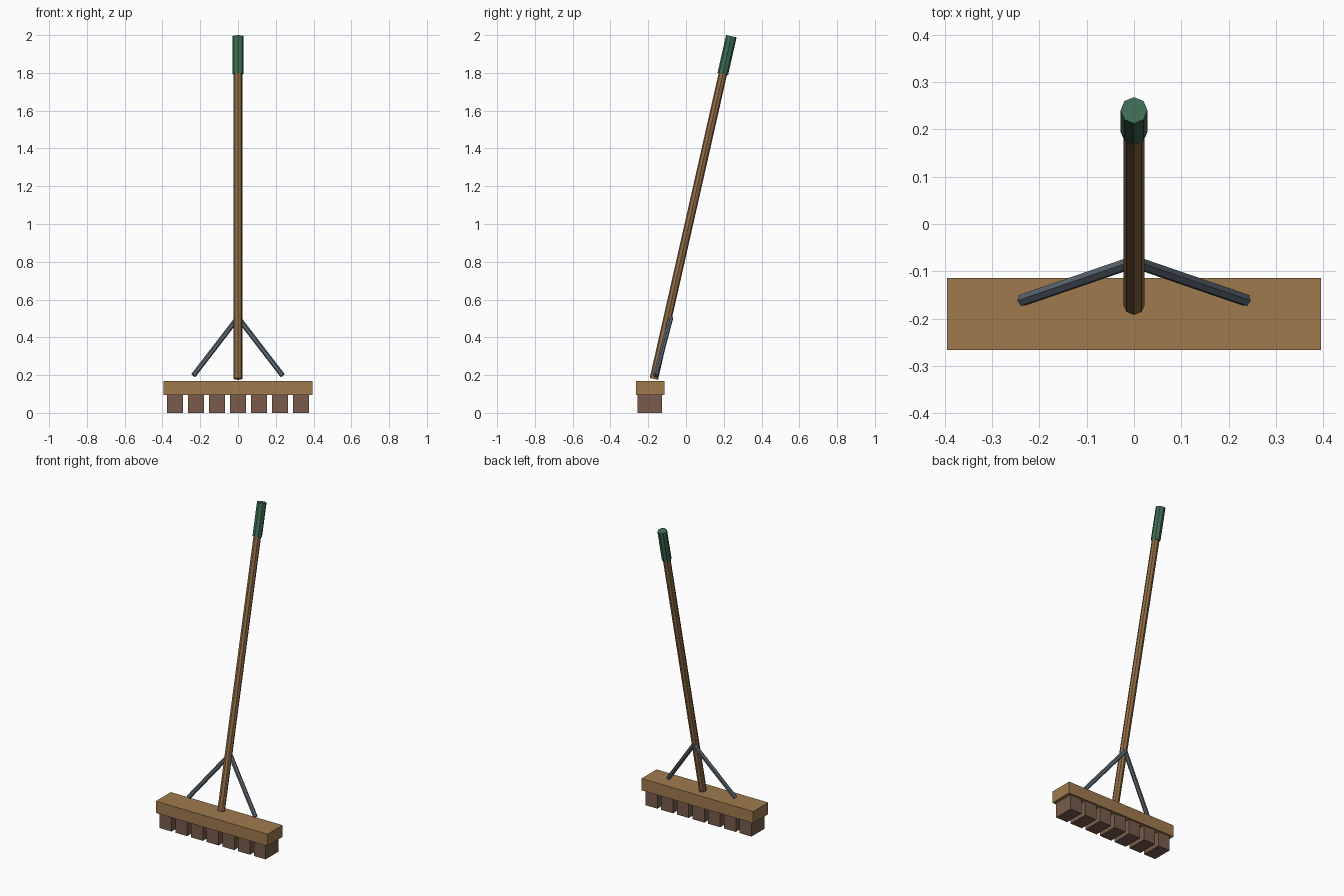
import bpy
from mathutils import Vector

cube = bpy.data.objects.get("Cube")
if cube:
    bpy.data.objects.remove(cube, do_unlink=True)


def material(name, rgb):
    mat = bpy.data.materials.new(name)
    mat.use_nodes = True
    mat.diffuse_color = (*rgb, 1)
    mat.node_tree.nodes["Principled BSDF"].inputs["Base Color"].default_value = (*rgb, 1)
    return mat


head_wood = material("head wood", (0.35, 0.195, 0.076))
handle_wood = material("handle wood", (0.29, 0.155, 0.064))
bristle_brown = material("bristle brown", (0.19, 0.107, 0.073))
steel = material("grey steel", (0.10, 0.133, 0.162))
green = material("green rubber", (0.048, 0.15, 0.086))


def box(name, low, high, mat):
    low, high = Vector(low), Vector(high)
    bpy.ops.mesh.primitive_cube_add(size=1, location=(low + high) / 2)
    obj = bpy.context.object
    obj.name = name
    obj.scale = high - low
    obj.data.materials.append(mat)


def rod(name, start, end, radius, sides, mat):
    start, end = Vector(start), Vector(end)
    axis = end - start
    bpy.ops.mesh.primitive_cylinder_add(vertices=sides, radius=radius,
                                        depth=axis.length, location=(start + end) / 2)
    obj = bpy.context.object
    obj.name = name
    obj.rotation_mode = 'QUATERNION'
    obj.rotation_quaternion = Vector((0, 0, 1)).rotation_difference(axis)
    obj.data.materials.append(mat)


# Broom head with a row of bristle blocks
box("head", (-0.395, -0.266, 0.095), (0.395, -0.114, 0.17), head_wood)
for i in range(7):
    x = (i - 3) * 0.111
    box(f"bristle_block_{i + 1}", (x - 0.042, -0.256, 0), (x + 0.042, -0.126, 0.1),
        bristle_brown)

# Leaning handle and its grip
bottom = Vector((0, -0.17, 0.18))
top = Vector((0, 0.24, 1.994))
grip_start = bottom.lerp(top, 0.89)
rod("handle", bottom, bottom.lerp(top, 0.95), 0.0225, 8, handle_wood)
rod("grip", grip_start, top, 0.0285, 8, green)

# Pair of braces from the handle down to the head
for side, x in (("left", 0.236), ("right", -0.236)):
    rod(f"{side}_brace", (0, -0.08, 0.505), (x, -0.161, 0.198), 0.0135, 6, steel)
